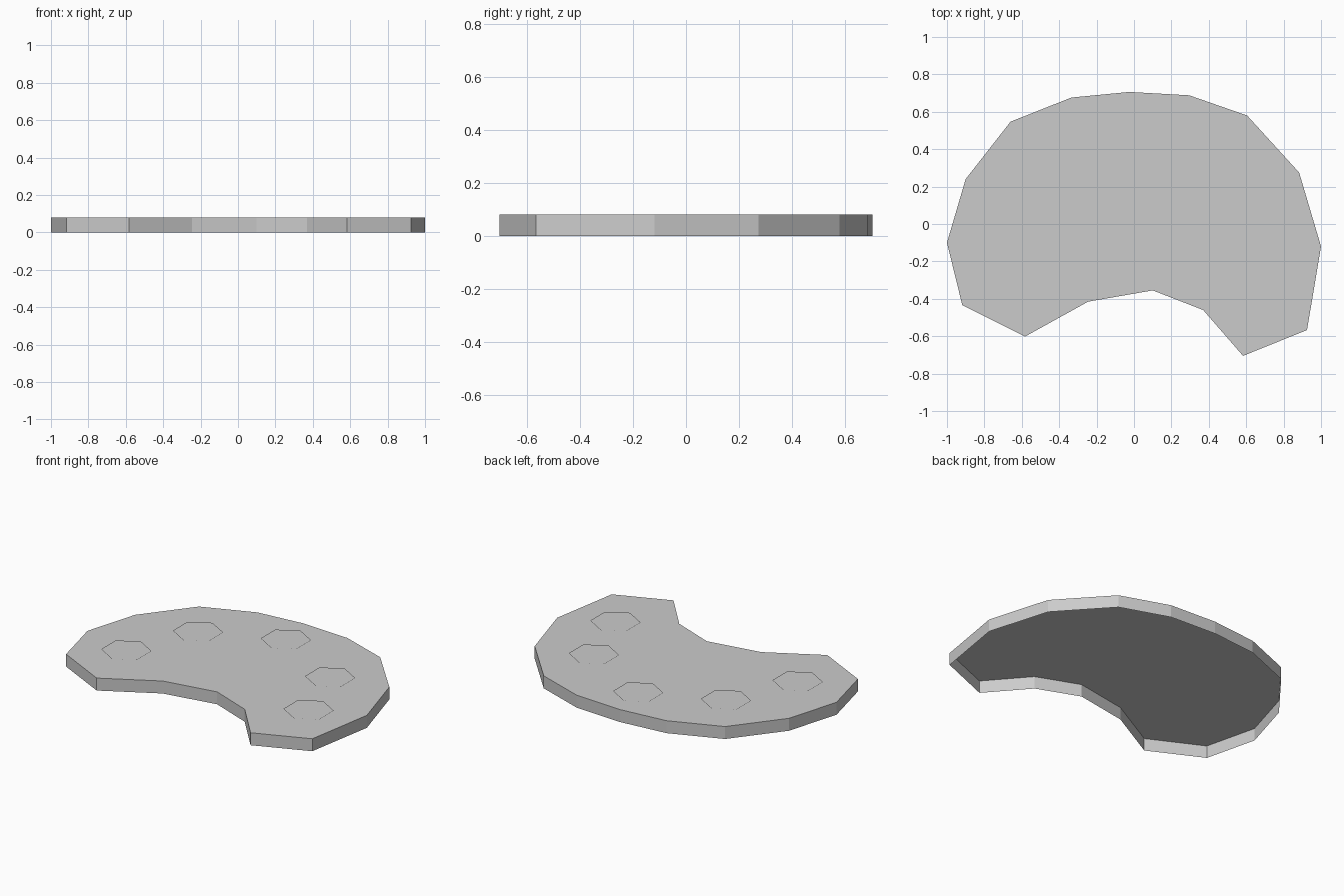
import bpy
import bmesh
from math import sin, cos, tau

cube = bpy.data.objects.get("Cube")
if cube:
    bpy.data.objects.remove(cube, do_unlink=True)

THICKNESS = 0.08
SPOT_LIFT = 0.006

grey = bpy.data.materials.new("light_grey")
grey.use_nodes = True
colour = (0.6, 0.6, 0.6, 1)
grey.diffuse_color = colour
grey.node_tree.nodes["Principled BSDF"].inputs["Base Color"].default_value = colour


def sheet(name, outline, height, skirt=0):
    """Flat upward face, optionally with side walls hanging below it."""
    bm = bmesh.new()
    top = bm.faces.new([bm.verts.new((x, y, height)) for x, y in outline])
    if skirt:
        rim = bmesh.ops.extrude_edge_only(bm, edges=top.edges[:])["geom"]
        for item in rim:
            if isinstance(item, bmesh.types.BMVert):
                item.co.z = height - skirt
        bmesh.ops.recalc_face_normals(bm, faces=bm.faces)
    top.normal_update()
    if top.normal.z < 0:
        bmesh.ops.reverse_faces(bm, faces=bm.faces)
    mesh = bpy.data.meshes.new(name)
    bm.to_mesh(mesh)
    bm.free()
    mesh.materials.append(grey)
    obj = bpy.data.objects.new(name, mesh)
    bpy.context.collection.objects.link(obj)


# Kidney-shaped board: a top with side walls, open underneath
board_outline = [
    (-0.918, -0.434), (-0.583, -0.602), (-0.245, -0.415), (0.1, -0.355),
    (0.37, -0.46), (0.583, -0.705), (0.925, -0.567), (1.0, -0.12),
    (0.883, 0.275), (0.605, 0.58), (0.295, 0.688), (-0.025, 0.706),
    (-0.335, 0.676), (-0.66, 0.547), (-0.9, 0.24), (-1.0, -0.1),
]
sheet("palette_board", board_outline, THICKNESS, THICKNESS)

# Hexagonal paint spots just above the top
spots = [(-0.655, -0.198), (-0.46, 0.251), (0.02, 0.457), (0.53, 0.178), (0.685, -0.262)]
for i, (cx, cy) in enumerate(spots, 1):
    hexagon = [(cx - 0.147 * sin(k * tau / 6), cy + 0.147 * cos(k * tau / 6))
               for k in range(6)]
    sheet(f"paint_spot_{i}", hexagon, THICKNESS + SPOT_LIFT)
